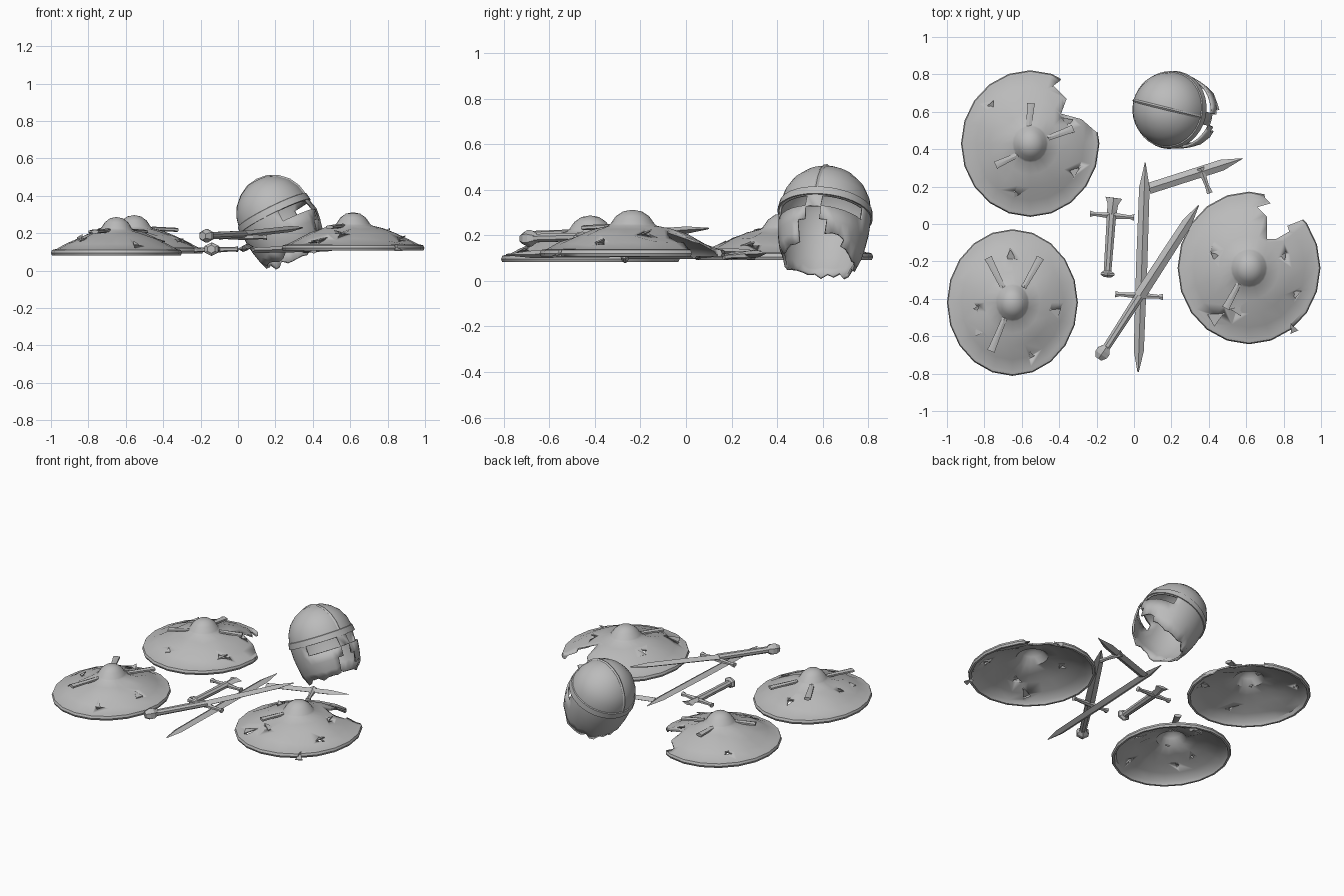
import bpy, bmesh, math, random
from mathutils import Vector, Matrix

if "Cube" in bpy.data.objects:
    bpy.data.objects.remove(bpy.data.objects["Cube"])

random.seed(4)
metal = bpy.data.materials.new("worn_grey_metal")
metal.diffuse_color = (0.5, 0.5, 0.5, 1)
metal.use_nodes = True
metal.node_tree.nodes["Principled BSDF"].inputs["Base Color"].default_value = metal.diffuse_color


def finish(name, bm, angle=35):
    bmesh.ops.recalc_face_normals(bm, faces=bm.faces)
    me = bpy.data.meshes.new(name)
    bm.to_mesh(me)
    bm.free()
    me.materials.append(metal)
    ob = bpy.data.objects.new(name, me)
    bpy.context.collection.objects.link(ob)
    for o in bpy.context.selected_objects:
        o.select_set(False)
    bpy.context.view_layer.objects.active = ob
    ob.select_set(True)
    bpy.ops.object.shade_smooth_by_angle(angle=math.radians(angle))
    return ob


def lathe(bm, profile, segs):
    """Spin (radius, height) points; zero radius gives a pole."""
    rings = []
    for r, h in profile:
        n = 1 if r == 0 else segs
        rings.append([bm.verts.new((r * math.cos(2 * math.pi * i / segs),
                                    r * math.sin(2 * math.pi * i / segs), h)) for i in range(n)])
    for a, b in zip(rings, rings[1:]):
        for i in range(segs):
            q = [a[i % len(a)], a[(i + 1) % len(a)], b[(i + 1) % len(b)], b[i % len(b)]]
            bm.faces.new(list(dict.fromkeys(q)))
    return rings


def prism(bm, pts, z0, z1):
    lo = [bm.verts.new((x, y, z0)) for x, y in pts]
    hi = [bm.verts.new((x, y, z1)) for x, y in pts]
    bm.faces.new(lo)
    bm.faces.new(hi)
    for i in range(len(pts)):
        j = (i + 1) % len(pts)
        bm.faces.new((lo[i], lo[j], hi[j], hi[i]))


def bar(bm, a, b, stations, sides=4):
    """Rod along a-b; stations are (fraction, half width, half thickness)."""
    a, b = Vector(a), Vector(b)
    d = (b - a).normalized()
    side = d.cross(Vector((0, 0, 1))).normalized()
    up = side.cross(d)
    off = math.pi / sides if sides != 4 else 0
    rings = []
    for t, w, h in stations:
        c = a.lerp(b, t)
        rings.append([bm.verts.new(c + side * w * math.cos(off + 2 * math.pi * i / sides)
                                   + up * h * math.sin(off + 2 * math.pi * i / sides))
                      for i in range(sides)])
    for r, s in zip(rings, rings[1:]):
        for i in range(sides):
            j = (i + 1) % sides
            bm.faces.new((r[i], r[j], s[j], s[i]))
    bm.faces.new(rings[0])
    bm.faces.new(rings[-1])


# ---- battered round shields ----
TOP = [(0, .197), (.1, .19), (.18, .168), (.235, .137), (.26, .127), (.42, .112),
       (.6, .085), (.78, .053), (.92, .025), (.95, .024), (.985, .02), (1, .005)]
UNDER = [(.985, -.008), (.95, -.008), (.92, .014), (.78, .042), (.6, .074), (.42, .101),
         (.25, .115), (.17, .155), (.1, .177), (0, .185)]


def surface(f):
    for (r0, h0), (r1, h1) in zip(TOP, TOP[1:]):
        if f <= r1:
            return h0 + (h1 - h0) * (f - r0) / (r1 - r0)
    return 0


def shield(name, cx, cy, rx, ry, base, tears, straps, notch=None):
    bm = bmesh.new()
    segs = 20
    rings = lathe(bm, TOP + UNDER, segs)
    # shallow dents, the same on both faces of the sheet
    for i in range(segs):
        for row, k in ((5, 17), (6, 16), (7, 15)):
            dent = random.choice((0, 0, 0, .004, -.006, -.014))
            for r in (row, k):
                rings[r][i].co.z += dent
    for v in bm.verts:
        v.co = (cx + v.co.x * rx, cy + v.co.y * ry, base + v.co.z)
    ob = finish(name, bm, 40)
    # torn holes and the broken rim section
    cut = bmesh.new()
    for x, y, s, ang in tears:
        prism(cut, [(x + s * k * math.cos(ang + t), y + s * k * math.sin(ang + t))
                    for t, k in ((0, 1), (2.3, .6), (4, .7))], base - .1, base + .4)
    if notch:
        prism(cut, notch, base - .1, base + .4)
    cutter = finish("cutter", cut)
    mod = ob.modifiers.new("tears", 'BOOLEAN')
    mod.operation, mod.solver, mod.object = 'DIFFERENCE', 'EXACT', cutter
    bpy.context.view_layer.objects.active = ob
    bpy.ops.object.modifier_apply(modifier="tears")
    bpy.data.objects.remove(cutter)
    # bent flaps beside the holes
    fl = bmesh.new()
    for x, y, s, ang in tears:
        z = base + surface(math.hypot((x - cx) / rx, (y - cy) / ry))
        p = [Vector((x + s * k * math.cos(ang + t), y + s * k * math.sin(ang + t), z + dz))
             for t, k, dz in ((0, .9, .014), (2.3, 1, -.004), (4, 1, -.004))]
        q = [fl.verts.new(v) for v in p] + [fl.verts.new(v - Vector((0, 0, .006))) for v in p]
        for f in ((0, 1, 2), (5, 4, 3), (0, 3, 4, 1), (1, 4, 5, 2), (2, 5, 3, 0)):
            fl.faces.new([q[i] for i in f])
    finish(name + "_flaps", fl)
    # loose metal straps around the boss
    st = bmesh.new()
    for x0, y0, x1, y1 in straps:
        bar(st, (x0, y0, base + .125), (x1, y1, base + .118),
            [(0, .016, .011), (.9, .022, .011), (1, .025, .011)], 6)
    finish(name + "_straps", st)


shield("back_left_shield", -.555, .43, .37, .392, .1,
       [(-.36, .55, .035, 2.5), (-.32, .28, .04, .6), (-.76, .64, .025, 1.2), (-.63, .16, .02, 2)],
       [(-.565, .5, -.55, .645), (-.46, .46, -.325, .51), (-.62, .37, -.74, .315)],
       [(-.45, .87), (-.39, .77), (-.43, .74), (-.36, .67), (-.39, .59), (-.28, .56),
        (-.2, .49), (0, .6), (-.1, .9)])
shield("front_left_shield", -.65, -.42, .35, .392, .09,
       [(-.66, -.17, .04, 1.6), (-.42, -.47, .035, 2.8), (-.83, -.58, .025, 0),
        (-.84, -.45, .02, 1), (-.55, -.7, .02, 2)],
       [(-.7, -.34, -.78, -.18), (-.59, -.34, -.5, -.18), (-.69, -.5, -.765, -.68)])
shield("right_shield", .615, -.235, .382, .408, .115,
       [(.87, -.37, .03, .4), (.43, -.17, .03, 2.4), (.44, -.5, .05, .5),
        (.55, -.46, .04, 3), (.85, -.56, .03, 2), (.8, -.17, .025, 1)],
       [(.56, -.32, .49, -.45)],
       [(.69, .25), (.7, .14), (.73, .11), (.66, .09), (.71, .04), (.71, -.08), (.76, -.08),
        (.83, -.04), (.82, -.01), (.92, .03), (1.1, .2)])

# ---- swords and fragments ----
BLADE = [(0, .004, .003), (.1, .027, .016), (.5, .03, .018), (.88, .028, .016), (1, .002, .002)]


def sword(name, parts):
    bm = bmesh.new()
    for p in parts:
        bar(bm, *p)
    finish(name, bm, 25)


GUARD = [(0, .02, .016), (.1, .011, .011), (.5, .02, .016), (.9, .011, .011), (1, .02, .016)]
GRIP = [(0, .022, .02), (1, .027, .02)]
POMMEL = [(0, .022, .022), (.35, .042, .036), (.65, .042, .036), (1, .02, .02)]

sword("long_blade", [((.022, -.79, .115), (.06, .33, .13), BLADE)])
sword("crossed_sword", [
    ((-.19, -.72, .185), (-.145, -.655, .188), POMMEL, 6),
    ((-.16, -.68, .187), (.03, -.385, .195), GRIP, 8),
    ((-.1, -.375, .18), (.155, -.39, .18), GUARD, 6),
    ((.03, -.385, .195), (.345, .1, .23), [(0, .032, .018), (.8, .028, .016), (1, .003, .003)])])
sword("broken_blade", [
    ((.08, .19, .11), (.58, .35, .12), [(0, .03, .01), (.06, .03, .016), (.78, .03, .016), (1, .002, .002)]),
    ((.355, .3, .115), (.405, .165, .105), [(0, .022, .022), (.7, .012, .01), (1, .018, .014)], 6)])
sword("broken_hilt", [
    ((-.143, -.285, .115), (-.14, -.25, .115), POMMEL, 6),
    ((-.142, -.26, .115), (-.12, .05, .115), GRIP, 8),
    ((-.235, .055, .11), (0, .035, .115), GUARD, 6),
    ((-.12, .05, .115), (-.108, .14, .12), [(0, .026, .016), (.6, .028, .016), (1, .045, .01)])])

# ---- helmet lying tipped back, face toward +x ----
place = (Matrix.Translation((.2, .61, .28)) @ Matrix.Rotation(math.radians(-14), 4, 'Z')
         @ Matrix.Rotation(math.radians(-27), 4, 'Y'))
SKULL = [(0, .222), (.06, .214), (.115, .185), (.16, .142), (.188, .09), (.2, .035), (.203, 0),
         (.202, -.06), (.195, -.12), (.183, -.18), (.165, -.245)]
bm = bmesh.new()
rings = lathe(bm, SKULL, 36)
for v in rings[-1]:                      # ragged lower edge
    v.co.z += random.uniform(0, .035)
for v in rings[-2]:
    v.co.z += random.uniform(-.008, .008)


def is_opening(f):
    c = f.calc_center_median()
    a = abs(math.degrees(math.atan2(c.y, c.x)))
    eye = -.06 < c.z < 0 and 10 < a < 66
    gap = c.z < -.06 and a < (12 if c.z > -.14 else 20)
    torn = c.z < -.19 and c.y > 0 and 20 < a < 50
    return eye or gap or torn


bmesh.ops.delete(bm, geom=[f for f in bm.faces if is_opening(f)], context='FACES')
for v in bm.verts:                       # cheek plates pushed forward
    if v.co.z < -.05 and v.co.x > .08:
        v.co.x *= 1.08
bm.transform(place)
low = min(v.co.z for v in bm.verts)
lift = Matrix.Translation((0, 0, .006 - low))
bm.transform(lift)
helmet = finish("helmet_shell", bm, 40)
mod = helmet.modifiers.new("thickness", 'SOLIDIFY')
mod.thickness, mod.offset = .012, -1
bpy.ops.object.modifier_apply(modifier="thickness")

# brow band and crown ridge
bm = bmesh.new()
lathe(bm, [(.199, .001), (.21, .001), (.205, .038), (.195, .042), (.199, .001)], 36)
bm.transform(lift @ place)
finish("brow_band", bm, 30)
bm = bmesh.new()
rows = []
for s in (1, -1):
    for r, h in (SKULL[5:0:-1] if s == 1 else SKULL[:6]):
        k = 1.03
        rows.append([bm.verts.new((s * r * q, y, h * q)) for q, y in
                     ((.98, -.014), (k, 0), (.98, .014))])
for a, b in zip(rows, rows[1:]):
    for i in range(2):
        bm.faces.new((a[i], a[i + 1], b[i + 1], b[i]))
bm.transform(lift @ place)
finish("crown_ridge", bm, 40)
